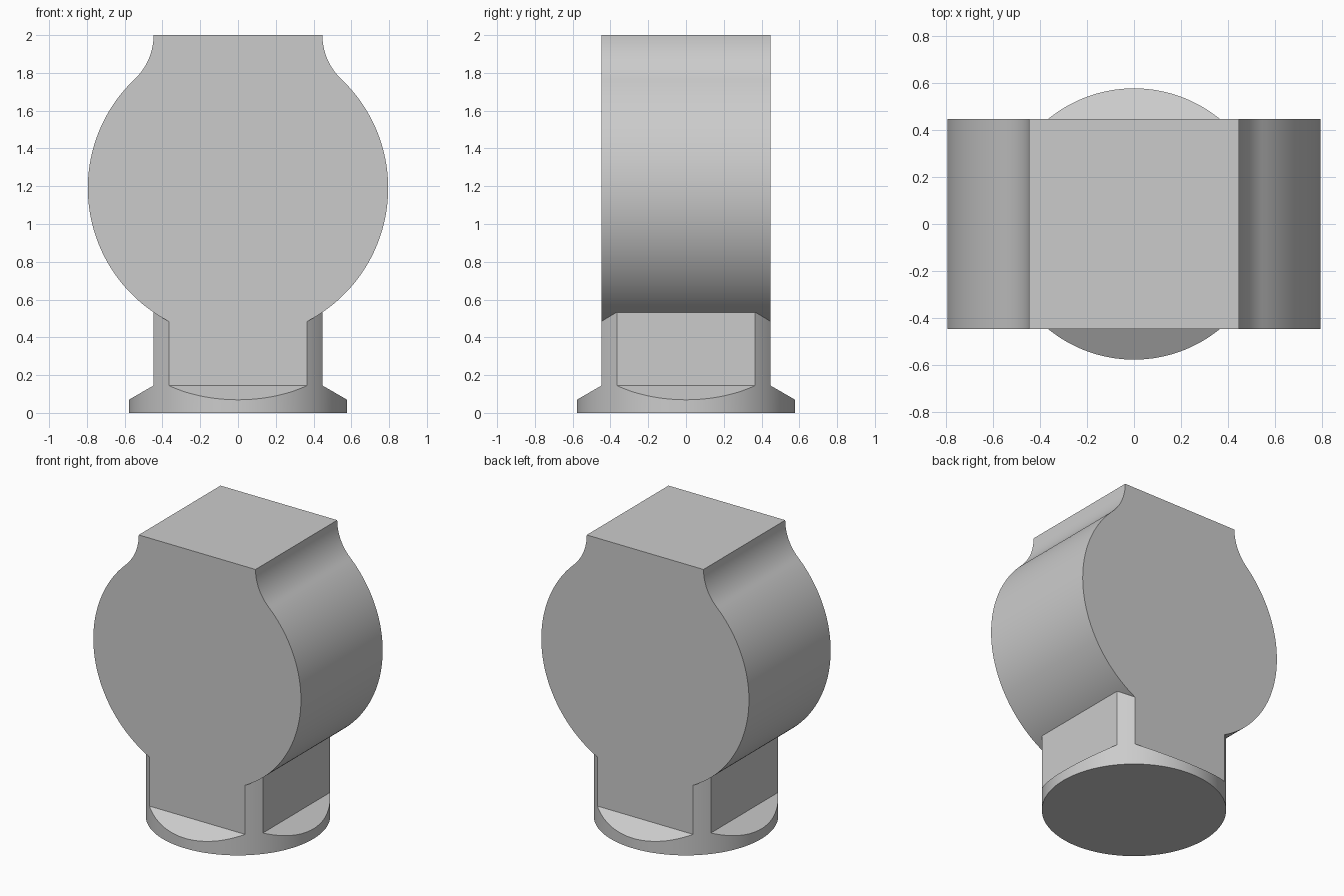
import bpy
import bmesh
from math import sin, cos, radians, sqrt, atan2, pi
from mathutils import Vector, Matrix

default = bpy.data.objects.get("Cube")
if default:
    bpy.data.objects.remove(default, do_unlink=True)

HALF = 0.447                          # half depth of body and half width of neck
BASE_R = 0.578                        # round foot
CORNER = sqrt(BASE_R**2 - HALF**2)    # where the neck flats meet the round stock
SHOULDER = 0.145                      # height where the neck starts
DISC_R, DISC_Z, TOP = 0.795, 1.19, 2.0

grey = bpy.data.materials.new("light_grey")
grey.use_nodes = True
grey.diffuse_color = (0.6, 0.6, 0.6, 1)
grey.node_tree.nodes["Principled BSDF"].inputs["Base Color"].default_value = (0.6, 0.6, 0.6, 1)


def finish(bm, name):
    bmesh.ops.recalc_face_normals(bm, faces=bm.faces[:])
    mesh = bpy.data.meshes.new(name)
    bm.to_mesh(mesh)
    bm.free()
    mesh.materials.append(grey)
    obj = bpy.data.objects.new(name, mesh)
    bpy.context.collection.objects.link(obj)
    bpy.ops.object.select_all(action="DESELECT")
    obj.select_set(True)
    bpy.context.view_layer.objects.active = obj
    bpy.ops.object.shade_smooth_by_angle(angle=radians(25))
    return obj


def trimmed_cylinder(name, z0, z1, planes):
    """Round stock with everything beyond each (point, normal) plane cut off."""
    bm = bmesh.new()
    bmesh.ops.create_cone(bm, cap_ends=True, segments=128, radius1=BASE_R,
                          radius2=BASE_R, depth=z1 - z0,
                          matrix=Matrix.Translation((0, 0, (z0 + z1) / 2)))
    for point, normal in planes:
        geom = bm.verts[:] + bm.edges[:] + bm.faces[:]
        bmesh.ops.bisect_plane(bm, geom=geom, dist=1e-5, plane_co=point,
                               plane_no=normal, clear_outer=True)
        bmesh.ops.holes_fill(bm, edges=[e for e in bm.edges if e.is_boundary], sides=0)
    return finish(bm, name)


def arc(cx, cz, r, a0, a1, n):
    steps = [a0 + (a1 - a0) * i / n for i in range(n + 1)]
    return [(cx + r * cos(a), cz + r * sin(a)) for a in steps]


# Foot: round disc with four flats sloping down at 30 degrees
slopes = []
for i in range(4):
    turn = Matrix.Rotation(i * pi / 2, 3, "Z")
    slopes.append((turn @ Vector((HALF, 0, SHOULDER)),
                   turn @ Vector((sin(radians(30)), 0, cos(radians(30))))))
trimmed_cylinder("foot", 0, SHOULDER, slopes)

# Neck sides: flat outside, rounded corners, flush with the body
for side, label in ((1, "left"), (-1, "right")):
    trimmed_cylinder(label + "_neck_side", SHOULDER, 0.55, [
        (Vector((side * HALF, 0, 0)), Vector((side, 0, 0))),
        (Vector((side * CORNER, 0, 0)), Vector((-side, 0, 0))),
    ])

# Body: disc outline with a filleted square top and a straight stem
rise = TOP - DISC_Z
fillet = (HALF**2 + rise**2 - DISC_R**2) / (2 * (DISC_R - HALF))
meet = atan2(rise, HALF + fillet)
bottom = -atan2(sqrt(DISC_R**2 - CORNER**2), CORNER)
half = [(CORNER, SHOULDER)]
half += arc(0, DISC_Z, DISC_R, bottom, meet, 64)
half += arc(HALF + fillet, TOP, fillet, pi + meet, pi, 16)[1:]
outline = half + [(-x, z) for x, z in reversed(half)]

bm = bmesh.new()
face = bm.faces.new([bm.verts.new((x, -HALF, z)) for x, z in outline])
swept = bmesh.ops.extrude_face_region(bm, geom=[face], use_keep_orig=True)
bmesh.ops.translate(bm, vec=(0, 2 * HALF, 0),
                    verts=[g for g in swept["geom"] if isinstance(g, bmesh.types.BMVert)])
finish(bm, "body")
